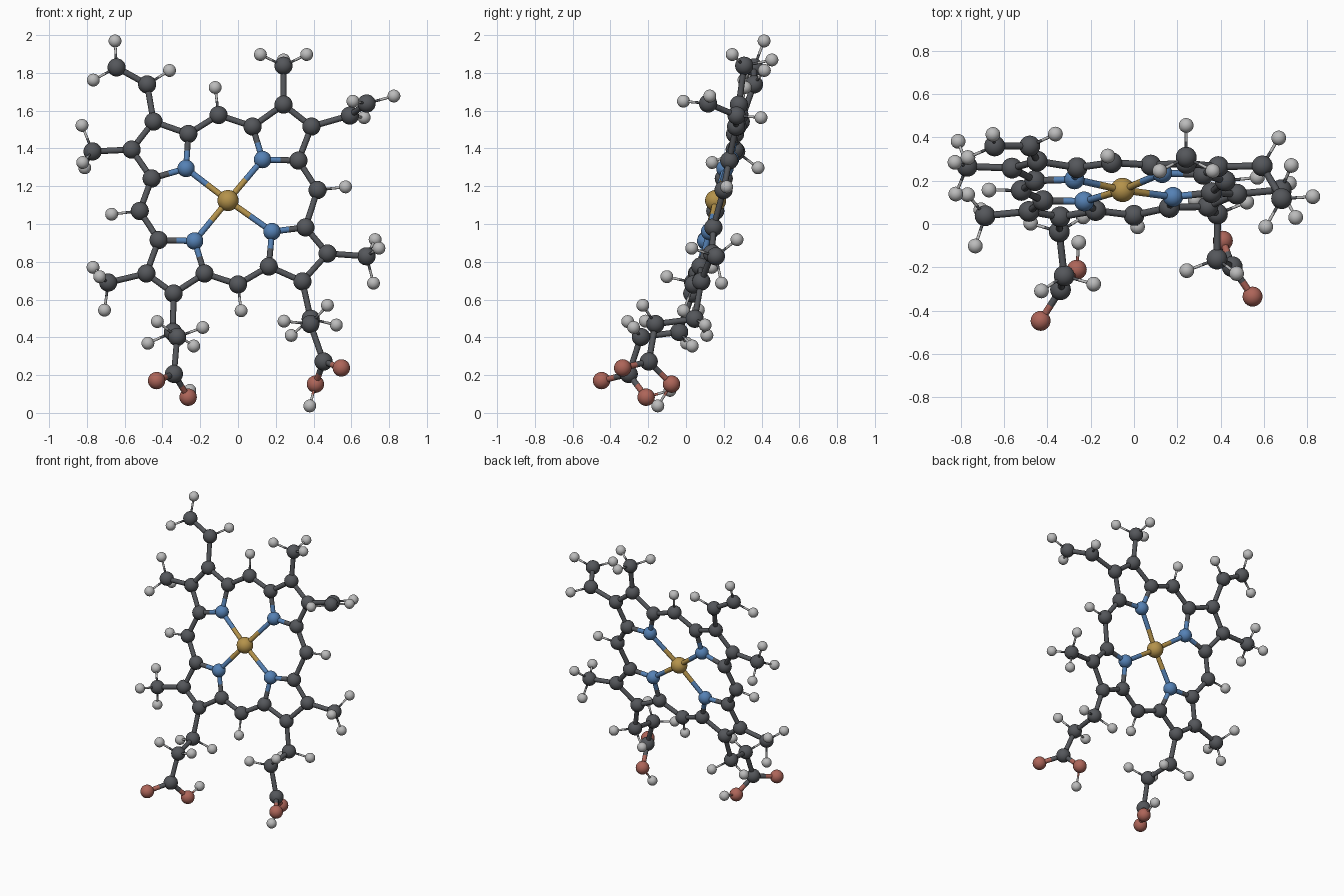
import bpy, bmesh
from math import radians, cos, sin
from mathutils import Vector, Matrix

if "Cube" in bpy.data.objects:
    bpy.data.objects.remove(bpy.data.objects["Cube"])

# ---- Heavy atoms, grouped by part of the molecule ----
METAL = Vector((-.053, .157, 1.124))
NITROGENS = [(-.275, .206, 1.294), (.13, .235, 1.341), (.18, .125, .96), (-.23, .104, .91)]
# four five-sided rings (nitrogen listed above)
RING_CARBONS = [
    (-.263, .26, 1.477), (-.447, .29, 1.542), (-.563, .258, 1.394), (-.457, .2, 1.241),
    (.077, .272, 1.516), (.241, .28, 1.632), (.389, .265, 1.516), (.32, .229, 1.336),
    (.357, .145, .982), (.474, .138, .844), (.341, .081, .696), (.163, .076, .775),
    (-.177, .062, .738), (-.341, .033, .632), (-.485, .058, .738), (-.42, .108, .915)]
# single carbons joining the rings
BRIDGES = [(-.103, .283, 1.577), (.421, .199, 1.18), (0, .04, .68), (-.52, .155, 1.069)]
# (position, rough direction of the first hydrogen)
METHYLS = [((-.77, .266, 1.384), (-.04, .12, -.09)),
           ((-.687, .038, .69), (-.05, -.14, .03)),
           ((.241, .308, 1.838), (0, .15, .02)),
           ((.68, .158, .829), (.07, -.12, .04))]
# (inner carbon, end carbon)
VINYLS = [((-.481, .36, 1.739), (-.643, .36, 1.829)),
          ((.592, .268, 1.574), (.681, .117, 1.638))]
# (two chain carbons, acid carbon, two oxygens, acid hydrogen)
ACID_TAILS = [
    ((.385, .046, .498), (.383, -.162, .47), (.453, -.197, .272),
     (.547, -.335, .238), (.41, -.077, .152), (.38, -.149, .037)),
    ((-.345, -.036, .428), (-.322, -.239, .402), (-.339, -.303, .206),
     (-.431, -.447, .171), (-.264, -.211, .083), (-.255, -.085, .119))]

RADIUS = {"C": .048, "N": .046, "O": .046, "Fe": .056, "H": .034}
NAMES = {"C": "carbon", "N": "nitrogen", "O": "oxygen", "Fe": "metal", "H": "hydrogen"}
COLOURS = {"C": (.09, .095, .105, 1), "N": (.09, .22, .46, 1), "O": (.42, .13, .1, 1),
           "Fe": (.46, .29, .07, 1), "H": (.5, .5, .5, 1)}
CH = .15  # carbon to hydrogen distance

atoms, bonds = [], []


def add(el, pos):
    atoms.append((el, Vector(pos)))


def neighbours(p):
    return [q for e, q in heavy if 0.01 < (q - p).length < .25]


def add_h(p, direction):
    h = p + direction.normalized() * CH
    add("H", h)
    bonds.append((("C", p), ("H", h), .007))


for n in NITROGENS:
    add("N", n)
for c in RING_CARBONS + BRIDGES + [m[0] for m in METHYLS]:
    add("C", c)
for v in VINYLS:
    for c in v:
        add("C", c)
for t in ACID_TAILS:
    for el, p in zip("CCCOO", t):
        add(el, p)
heavy = list(atoms)

# ---- Bonds between heavy atoms ----
for i, a in enumerate(heavy):
    for b in heavy[i + 1:]:
        if (a[1] - b[1]).length < .25:
            bonds.append((a, b, .016))
add("Fe", METAL)
for n in NITROGENS:
    bonds.append((("Fe", METAL), ("N", Vector(n)), .016))

# ---- Hydrogens from local geometry ----
for c in BRIDGES + [v[0] for v in VINYLS]:
    p = Vector(c)
    add_h(p, -sum(((q - p).normalized() for q in neighbours(p)), Vector()))

for inner, end in VINYLS:
    inner, end = Vector(inner), Vector(end)
    axis = (end - inner).normalized()
    root = [q for q in neighbours(inner) if (q - end).length > .01][0] - inner
    side = (root - axis * root.dot(axis)).normalized()
    for s in (-1, 1):
        add_h(end, axis * .5 + side * s * .866)

for c, hint in METHYLS:
    p, hint = Vector(c), Vector(hint)
    axis = (p - neighbours(p)[0]).normalized()
    side = (hint - axis * hint.dot(axis)).normalized()
    for k in range(3):
        turned = Matrix.Rotation(radians(120 * k), 3, axis) @ side
        add_h(p, axis * cos(radians(70.5)) + turned * sin(radians(70.5)))

for t in ACID_TAILS:
    for c in t[:2]:
        p = Vector(c)
        u, w = [(q - p).normalized() for q in neighbours(p)]
        out, side = -(u + w).normalized(), u.cross(w).normalized()
        for s in (-1, 1):
            add_h(p, out * .577 + side * s * .816)
    add("H", t[5])
    bonds.append((("O", Vector(t[4])), ("H", Vector(t[5])), .007))

# ---- Build one atom mesh and one bond mesh per element ----
balls = {el: bmesh.new() for el in RADIUS}
sticks = {el: bmesh.new() for el in RADIUS}

for el, p in atoms:
    bmesh.ops.create_uvsphere(balls[el], u_segments=24, v_segments=16, radius=RADIUS[el],
                              matrix=Matrix.Translation(p))


def half_stick(el, p, q, r):
    d = q - p
    rot = d.to_track_quat('Z', 'Y').to_matrix().to_4x4()
    bmesh.ops.create_cone(sticks[el], cap_ends=True, segments=12, radius1=r, radius2=r,
                          depth=d.length, matrix=Matrix.Translation((p + q) / 2) @ rot)


for (e1, p), (e2, q), r in bonds:
    mid = (p + q) / 2
    half_stick(e1, p, mid, r)
    half_stick(e2, mid, q, r)

for el, name in NAMES.items():
    mat = bpy.data.materials.new(name + "_colour")
    mat.diffuse_color = COLOURS[el]
    mat.use_nodes = True
    mat.node_tree.nodes["Principled BSDF"].inputs["Base Color"].default_value = mat.diffuse_color
    for kind, bm in (("atoms", balls[el]), ("bonds", sticks[el])):
        mesh = bpy.data.meshes.new(f"{name}_{kind}")
        for f in bm.faces:
            f.smooth = len(f.verts) <= 4
        bm.to_mesh(mesh)
        bm.free()
        mesh.materials.append(mat)
        obj = bpy.data.objects.new(f"{name}_{kind}", mesh)
        bpy.context.collection.objects.link(obj)
